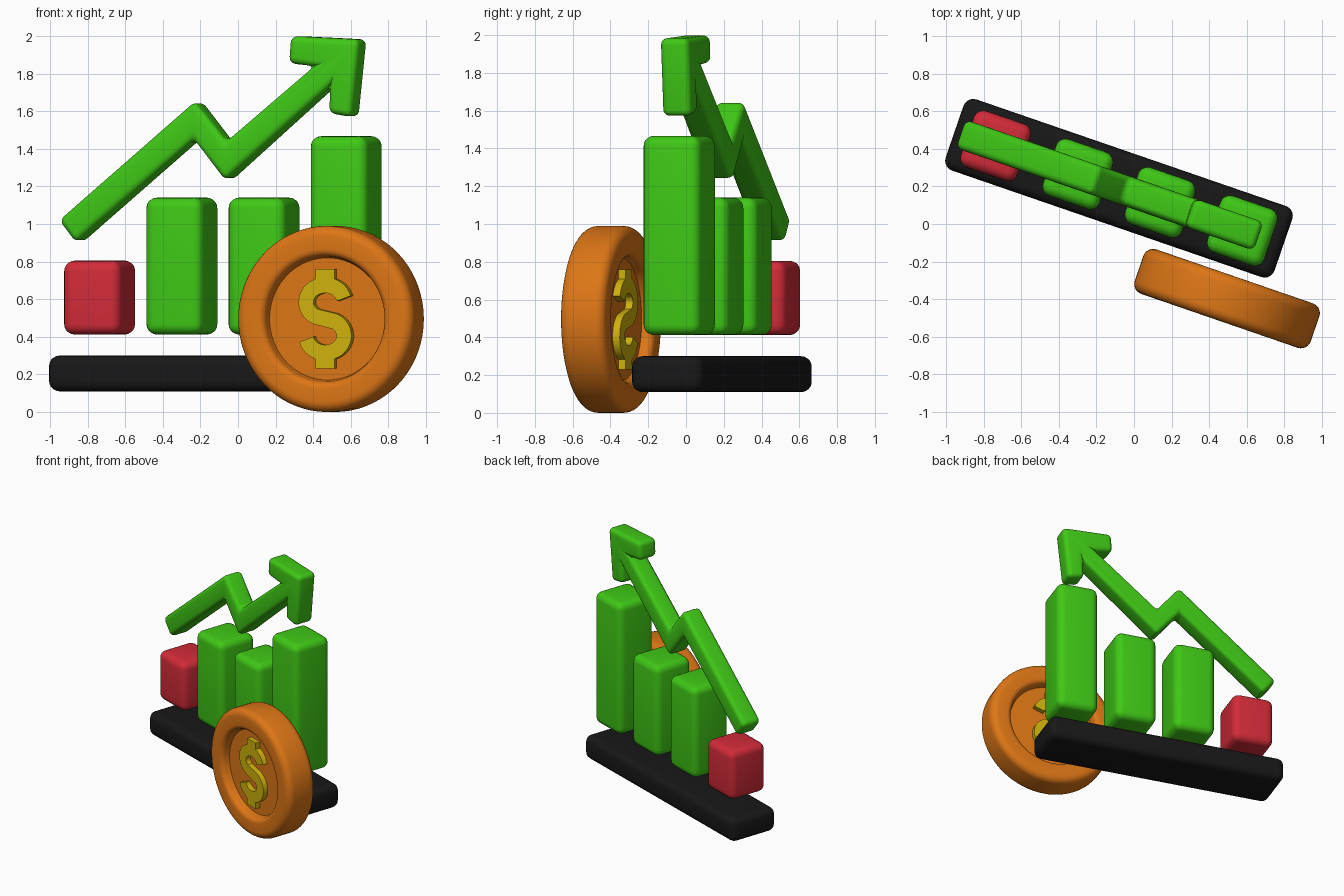
import bpy, bmesh, math
from mathutils import Matrix

if "Cube" in bpy.data.objects:
    bpy.data.objects.remove(bpy.data.objects["Cube"])

ANGLE = math.radians(-19)
C = math.cos(ANGLE)
CHART = (-0.08, 0.19, 0)
COIN = (0.495, -0.397, 0.495)


def material(name, rgb):
    m = bpy.data.materials.new(name)
    m.diffuse_color = (*rgb, 1)
    m.use_nodes = True
    m.node_tree.nodes["Principled BSDF"].inputs["Base Color"].default_value = m.diffuse_color
    return m


green = material("green", (0.05, 0.58, 0.008))
red = material("red", (0.65, 0.024, 0.04))
black = material("black", (0.009, 0.009, 0.009))
orange = material("orange", (0.72, 0.18, 0.008))
yellow = material("yellow", (0.62, 0.44, 0.004))


def finish(name, bm, mat, origin):
    """Turn a bmesh into a smooth-shaded object in the rotated frame."""
    bmesh.ops.recalc_face_normals(bm, faces=bm.faces)
    me = bpy.data.meshes.new(name)
    bm.to_mesh(me)
    bm.free()
    me.materials.append(mat)
    ob = bpy.data.objects.new(name, me)
    bpy.context.collection.objects.link(ob)
    ob.location = origin
    ob.rotation_euler.z = ANGLE
    bpy.ops.object.select_all(action='DESELECT')
    ob.select_set(True)
    bpy.context.view_layer.objects.active = ob
    bpy.ops.object.shade_smooth_by_angle(angle=math.radians(35))
    return ob


def round_edges(bm, r, seg=5):
    bmesh.ops.bevel(bm, geom=bm.edges[:], offset=r, segments=seg,
                    profile=0.5, affect='EDGES')


def add_box(bm, size, centre):
    bmesh.ops.create_cube(bm, size=1, matrix=Matrix.Translation(centre)
                          @ Matrix.Diagonal((*size, 1)))


def rounded_box(name, u, size, z0, z1, r, mat):
    bm = bmesh.new()
    add_box(bm, (size[0], size[1], z1 - z0), (u, 0, (z0 + z1) / 2))
    round_edges(bm, r)
    return finish(name, bm, mat, CHART)


def extrude_outline(bm, pts, half):
    """Flat outline in the local xz plane, extruded from -half to half."""
    f = bm.faces.new([bm.verts.new((x, -half, z)) for x, z in pts])
    ext = bmesh.ops.extrude_face_region(bm, geom=[f], use_keep_orig=True)
    moved = [g for g in ext["geom"] if isinstance(g, bmesh.types.BMVert)]
    bmesh.ops.translate(bm, verts=moved, vec=(0, 2 * half, 0))
    bmesh.ops.recalc_face_normals(bm, faces=bm.faces)


# chart base and bars
rounded_box("chart_base", 0, (1.85, 0.40), 0.11, 0.30, 0.055, black)
for i, top in enumerate((0.805, 1.14, 1.14, 1.467)):
    rounded_box(f"bar_{i + 1}", 0.4625 * (i - 1.5), (0.32, 0.32), 0.412, top,
                0.055, green if i else red)

# rising zigzag arrow, outline read off the front face
outline = [(-.96, 1.02), (-.235, 1.655), (-.07, 1.44), (.396, 1.84), (.263, 1.855),
           (.274, 2.0), (.64, 1.982), (.598, 1.568), (.476, 1.59), (.482, 1.735),
           (-.075, 1.23), (-.242, 1.45), (-.87, .90)]
bm = bmesh.new()
extrude_outline(bm, [((x + 0.106) / C, z) for x, z in outline], 0.08)
round_edges(bm, 0.035)
finish("rising_arrow", bm, green, CHART)


# coin: lathed profile with a rounded rim and a recess on both sides
def arc(cx, cy, r, a0, a1, n=6):
    return [(cx + r * math.cos(math.radians(a0 + (a1 - a0) * k / n)),
             cy + r * math.sin(math.radians(a0 + (a1 - a0) * k / n)))
            for k in range(n + 1)]


half = ([(0, 0.06), (0.325, 0.06)] + arc(0.373, 0.085, 0.04, 180, 90)
        + arc(0.44, 0.07, 0.055, 90, 0))
profile = half + [(r, -y) for r, y in reversed(half)]
bm = bmesh.new()
vs = [bm.verts.new((r, y, 0)) for r, y in profile]
es = [bm.edges.new(p) for p in zip(vs, vs[1:])]
bmesh.ops.spin(bm, geom=vs + es, cent=(0, 0, 0), axis=(0, 1, 0),
               angle=math.tau, steps=72)
bmesh.ops.remove_doubles(bm, verts=bm.verts, dist=1e-5)
finish("coin", bm, orange, COIN)

# raised currency mark: an S-shaped ribbon with a tab above and below
upper = [(x * 1.19, y + 0.09) for x, y in arc(0, 0, 0.09, 12, 238, 22)]
path = upper + [(-x, -y) for x, y in reversed(upper)]
left, right = [], []
for i, (x, z) in enumerate(path):
    a, b = path[max(i - 1, 0)], path[min(i + 1, len(path) - 1)]
    dx, dz = b[0] - a[0], b[1] - a[1]
    k = 0.042 / math.hypot(dx, dz)
    left.append((x - dz * k, z + dx * k))
    right.append((x + dz * k, z - dx * k))
bm = bmesh.new()
extrude_outline(bm, left + right[::-1], 0.1)
for s in (-1, 1):
    add_box(bm, (0.105, 0.2, 0.08), (0, 0, s * 0.225))
finish("coin_emblem", bm, yellow, COIN)
